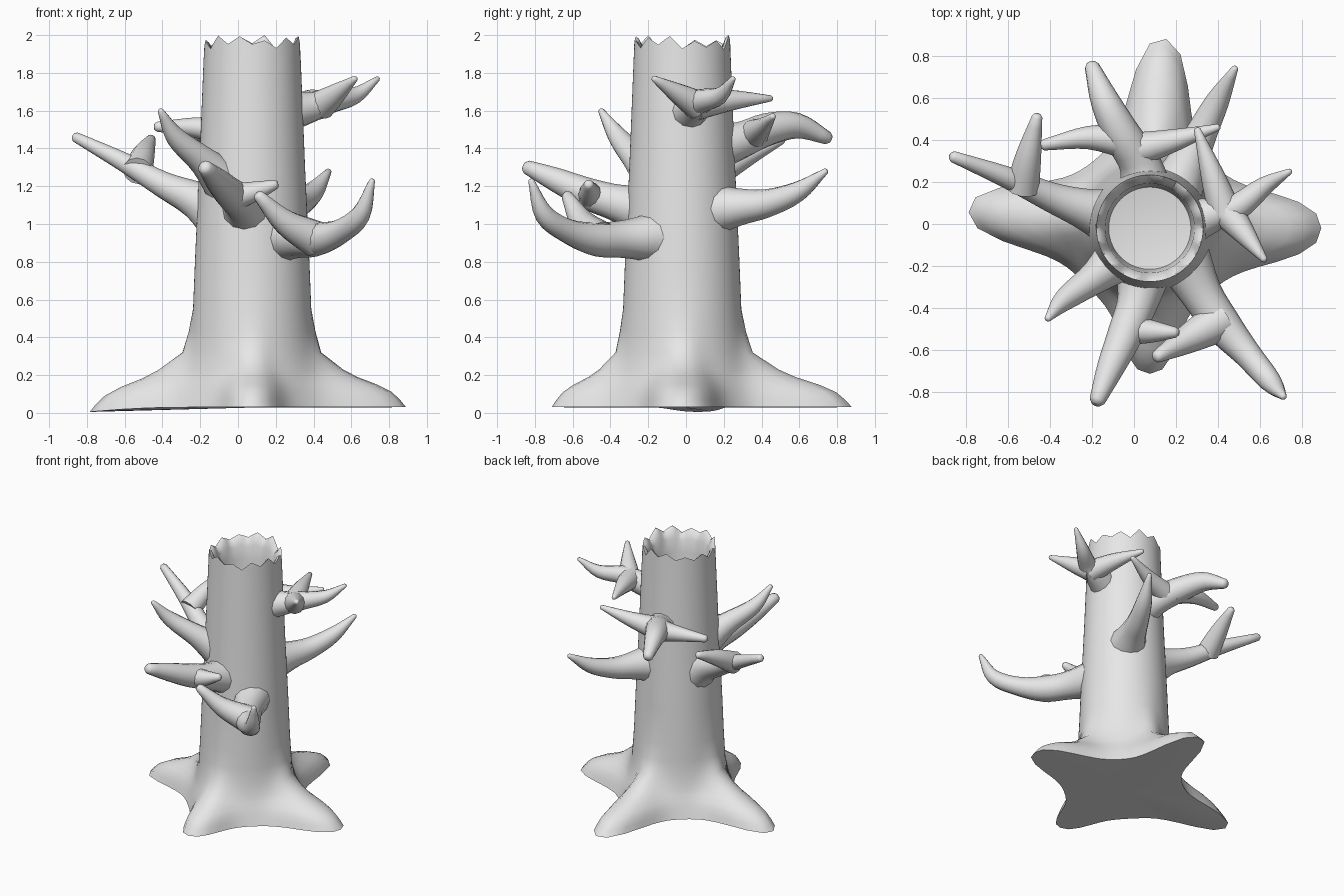
import bpy, bmesh, math, random
from mathutils import Vector

random.seed(4)
if "Cube" in bpy.data.objects:
    bpy.data.objects.remove(bpy.data.objects["Cube"])

bark = bpy.data.materials.new("pale_grey_bark")
bark.use_nodes = True
bark.diffuse_color = (0.8, 0.8, 0.8, 1)
bark.node_tree.nodes["Principled BSDF"].inputs["Base Color"].default_value = (0.8, 0.8, 0.8, 1)


def loft(name, rings, angle=50):
    """Skin a list of closed point rings and cap both ends with a fan."""
    bm = bmesh.new()
    loops = [[bm.verts.new(p) for p in ring] for ring in rings]
    n = len(loops[0])
    for a, b in zip(loops, loops[1:]):
        for i in range(n):
            j = (i + 1) % n
            bm.faces.new((a[i], a[j], b[j], b[i]))
    for loop in (loops[0], loops[-1]):
        hub = bm.verts.new(sum((v.co for v in loop), Vector()) / n)
        for i in range(n):
            bm.faces.new((loop[i], loop[(i + 1) % n], hub))
    bmesh.ops.recalc_face_normals(bm, faces=bm.faces)
    mesh = bpy.data.meshes.new(name)
    bm.to_mesh(mesh)
    bm.free()
    mesh.materials.append(bark)
    obj = bpy.data.objects.new(name, mesh)
    bpy.context.collection.objects.link(obj)
    bpy.ops.object.select_all(action='DESELECT')
    obj.select_set(True)
    bpy.context.view_layer.objects.active = obj
    bpy.ops.object.shade_smooth_by_angle(angle=math.radians(angle))
    return obj


# Trunk with four spreading roots, a ragged rim and a hollow top
SEG = 72
CX, CY = 0.075, -0.02
# root: direction, reach, angular width, droop of the tip
ROOTS = [(0.0, 0.805, 0.29, 0.0), (math.pi / 2 - 0.07, 0.89, 0.23, 0.0),
         (math.pi - 0.1, 0.855, 0.25, 0.025), (-math.pi / 2, 0.68, 0.27, 0.0)]
# level: height, trunk radius, share of the root reach
LEVELS = [(0.03, 0.36, 1), (0.07, 0.35, 0.95), (0.11, 0.34, 0.88), (0.15, 0.335, 0.72),
          (0.19, 0.33, 0.5), (0.23, 0.327, 0.34), (0.32, 0.32, 0.1), (0.43, 0.317, 0.04),
          (0.55, 0.313, 0), (0.8, 0.303, 0), (1.0, 0.294, 0), (1.3, 0.28, 0),
          (1.6, 0.268, 0), (1.85, 0.258, 0)]


def trunk_ring(z, radius, share):
    ring = []
    for i in range(SEG):
        t = 2 * math.pi * i / SEG
        r, drop = radius, 0
        for direction, reach, width, droop in ROOTS:
            d = abs((t - direction + math.pi) % (2 * math.pi) - math.pi)
            lobe = share / (1 + (d / width) ** 2.5)
            r += (reach - 0.36) * lobe
            drop += droop * lobe ** 2
        ring.append((CX + r * math.cos(t), CY + r * math.sin(t), z - drop))
    return ring


def rim_ring(radius, heights):
    return [(CX + radius * math.cos(2 * math.pi * i / SEG),
             CY + radius * math.sin(2 * math.pi * i / SEG), heights[i]) for i in range(SEG)]


# Ragged heights: random peaks and notches joined by straight slopes
STEP = 3
count = SEG // STEP
knots = [random.uniform(1.965, 2.0) if k % 2 else random.uniform(1.92, 1.96) for k in range(count)]
knots[5] = 2.0
ragged = []
for i in range(SEG):
    k, f = divmod(i, STEP)
    ragged.append(knots[k] + (knots[(k + 1) % count] - knots[k]) * f / STEP)

rings = [trunk_ring(*level) for level in LEVELS]
rings.append(rim_ring(0.254, ragged))
rings.append(rim_ring(0.238, [z - 0.012 for z in ragged]))
rings.append(rim_ring(0.212, [0.5 * z + 0.92 for z in ragged]))
rings.append(rim_ring(0.204, [1.8] * SEG))
rings.append(rim_ring(0.195, [1.72] * SEG))
rings.append(rim_ring(0.1, [1.705] * SEG))
loft("hollow_trunk", rings)


def spline(values, t):
    """Catmull-Rom sample through 4D points (position and radius)."""
    k = min(int(t), len(values) - 2)
    f = t - k
    p1, p2 = values[k], values[k + 1]
    p0 = values[k - 1] if k else p1 * 2 - p2
    p3 = values[k + 2] if k + 2 < len(values) else p2 * 2 - p1
    return 0.5 * (2 * p1 + (p2 - p0) * f + (2 * p0 - 5 * p1 + 4 * p2 - p3) * f * f
                  + (3 * p1 - p0 - 3 * p2 + p3) * f ** 3)


def branch(name, *points):
    """Tapering limb along points given as (x, y, z, radius)."""
    knots = [Vector(p) for p in points]
    steps = 4 * (len(knots) - 1)
    path = [spline(knots, s / 4) for s in range(steps + 1)]
    rings = []
    for s, p in enumerate(path):
        along = (path[min(s + 1, steps)] - path[max(s - 1, 0)]).to_3d().normalized()
        side = along.cross(Vector((0, 0, 1))).normalized()
        up = side.cross(along)
        rings.append([p.to_3d() + p.w * (side * math.cos(a) + up * math.sin(a))
                      for a in (2 * math.pi * i / 12 for i in range(12))])
    # round off the tip
    tip, r = path[-1].to_3d(), path[-1].w
    rings.append([tip + along * r * 0.5 + (Vector(v) - tip) * 0.6 for v in rings[-1]])
    loft(name, rings, 60)


# Right limb with an upright fork
branch("right_limb", (-0.1, 0.03, 1.05, 0.15), (-0.23, 0.07, 1.13, 0.1), (-0.4, 0.13, 1.21, 0.07),
       (-0.6, 0.22, 1.325, 0.052), (-0.86, 0.32, 1.46, 0.027))
branch("right_limb_fork", (-0.53, 0.17, 1.28, 0.08), (-0.5, 0.33, 1.37, 0.06), (-0.46, 0.51, 1.45, 0.025))

# Curved front right limb
branch("front_right_limb", (-0.05, -0.14, 1.2, 0.13), (-0.18, -0.25, 1.33, 0.08),
       (-0.33, -0.36, 1.46, 0.053), (-0.41, -0.45, 1.6, 0.016))

# Front limb with a short spur
branch("front_limb", (0.05, -0.18, 1.06, 0.15), (0.02, -0.36, 1.11, 0.1), (-0.04, -0.52, 1.16, 0.085),
       (-0.11, -0.68, 1.23, 0.066), (-0.175, -0.84, 1.3, 0.038))
branch("front_limb_spur", (-0.04, -0.5, 1.14, 0.075), (0.08, -0.51, 1.17, 0.055), (0.2, -0.515, 1.21, 0.025))

# Low front left limb with a fork
branch("front_left_limb", (0.22, -0.14, 0.93, 0.14), (0.32, -0.33, 0.92, 0.1), (0.42, -0.48, 0.92, 0.09),
       (0.54, -0.62, 0.96, 0.066), (0.65, -0.75, 1.05, 0.052), (0.71, -0.82, 1.23, 0.016))
branch("front_left_limb_fork", (0.41, -0.46, 0.92, 0.1), (0.25, -0.55, 1.01, 0.068), (0.11, -0.63, 1.15, 0.03))

# High left limb with three prongs
branch("left_limb", (0.3, 0.02, 1.6, 0.1), (0.39, 0.05, 1.62, 0.08), (0.49, 0.08, 1.65, 0.065),
       (0.62, 0.18, 1.68, 0.045), (0.74, 0.25, 1.77, 0.014))
branch("left_limb_front_prong", (0.44, 0.06, 1.63, 0.08), (0.52, -0.04, 1.69, 0.055), (0.62, -0.17, 1.77, 0.016))
branch("left_limb_back_prong", (0.43, 0.06, 1.63, 0.08), (0.37, 0.24, 1.655, 0.055), (0.3, 0.45, 1.665, 0.016))

# Back left limb
branch("back_left_limb", (0.16, 0.08, 1.07, 0.16), (0.25, 0.28, 1.09, 0.1), (0.32, 0.43, 1.11, 0.075),
       (0.4, 0.59, 1.17, 0.055), (0.48, 0.74, 1.28, 0.016))

# Back limb with two side prongs
branch("back_limb", (0.06, 0.12, 1.4, 0.14), (0.03, 0.28, 1.44, 0.1), (-0.06, 0.43, 1.5, 0.088),
       (-0.14, 0.59, 1.52, 0.068), (-0.2, 0.75, 1.455, 0.035))
branch("back_limb_right_prong", (-0.02, 0.39, 1.48, 0.085), (-0.22, 0.41, 1.51, 0.055), (-0.43, 0.375, 1.515, 0.026))
branch("back_limb_left_prong", (0.0, 0.35, 1.47, 0.085), (0.2, 0.4, 1.51, 0.052), (0.4, 0.46, 1.57, 0.016))
